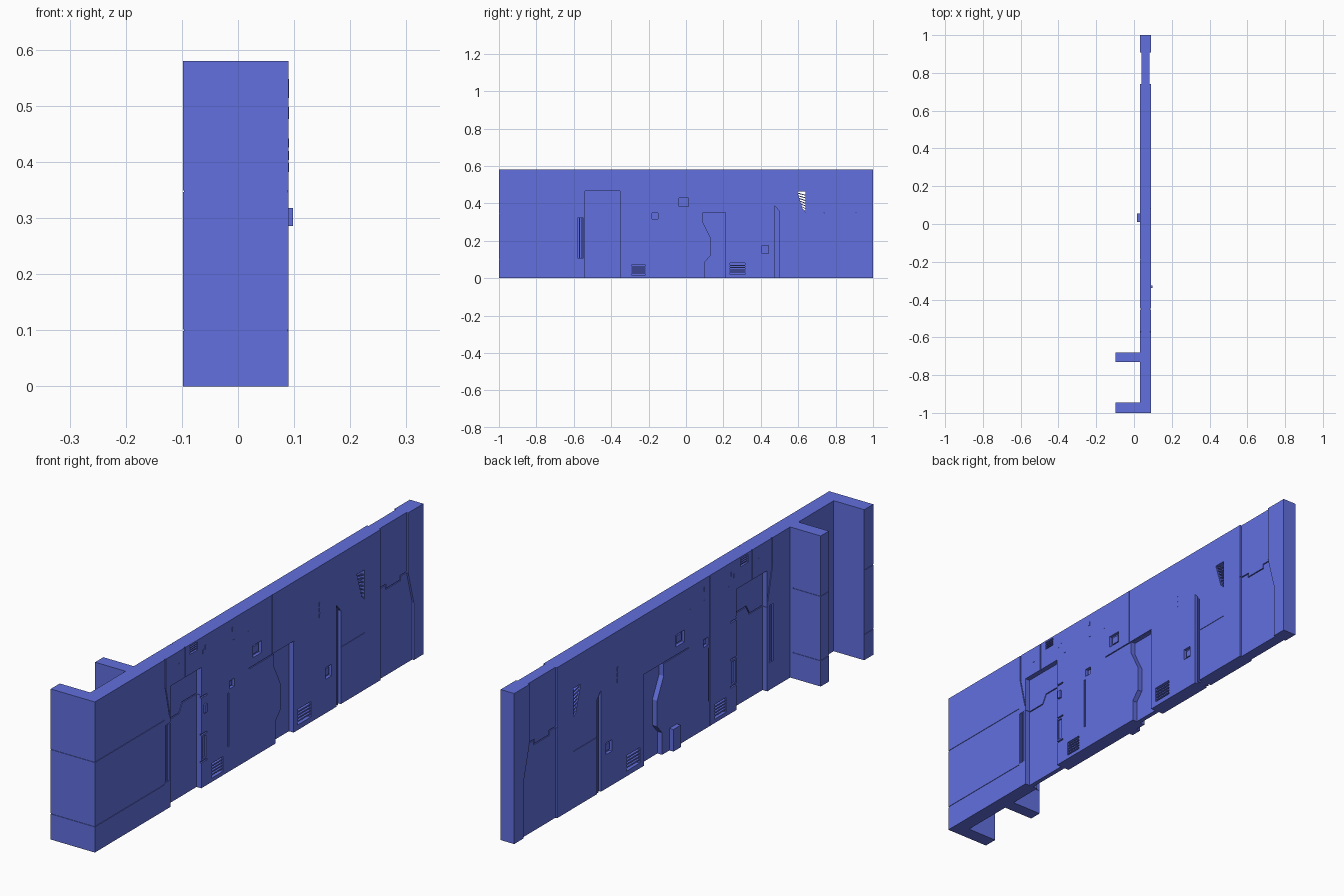
import bpy, bmesh, math
from mathutils import Vector

if "Cube" in bpy.data.objects:
    bpy.data.objects.remove(bpy.data.objects["Cube"])

XI, XO, H = 0.032, 0.09, 0.58          # inner face, outer face, wall height
blue = bpy.data.materials.new("wall_blue")
blue.diffuse_color = (0.12, 0.16, 0.73, 1)
blue.use_nodes = True
blue.node_tree.nodes["Principled BSDF"].inputs["Base Color"].default_value = blue.diffuse_color
cutters = []


def extrude(name, pts, vec):
    """Closed solid from a flat outline swept along vec."""
    bm = bmesh.new()
    face = bm.faces.new([bm.verts.new(p) for p in pts])
    out = bmesh.ops.extrude_face_region(bm, geom=[face])
    verts = [g for g in out["geom"] if isinstance(g, bmesh.types.BMVert)]
    bmesh.ops.translate(bm, verts=verts, vec=vec)
    bmesh.ops.recalc_face_normals(bm, faces=bm.faces)
    me = bpy.data.meshes.new(name)
    bm.to_mesh(me)
    bm.free()
    ob = bpy.data.objects.new(name, me)
    bpy.context.collection.objects.link(ob)
    me.materials.append(blue)
    return ob


def prism(name, yz, x0, x1):
    return extrude(name, [(x0, y, z) for y, z in yz], (x1 - x0, 0, 0))


def rect(y0, y1, z0, z1):
    return [(y0, z0), (y1, z0), (y1, z1), (y0, z1)]


def cutter(yz, x0, x1):
    ob = prism("cutter", yz, x0, x1)
    ob.hide_render = True
    cutters.append(ob)


def cut(yz, depth, sides=(1, -1)):
    """Recess an outline into the outer (+1) and inner (-1) wall face."""
    for s in sides:
        if s > 0:
            cutter(yz, XO - depth, XO + 0.02)
        else:
            cutter(yz, XI - 0.02, XI + depth)


def groove(path, depth=0.004, sides=(1, -1), w=0.004):
    for a, b in zip(path, path[1:]):
        a, b = Vector(a), Vector(b)
        d = (b - a).normalized() * w / 2
        n = Vector((-d.y, d.x))
        cut([a - d - n, b + d - n, b + d + n, a - d + n], depth, sides)


def slats(name, y0, y1, z0, z1, n, depth=0.02):
    """Louvred vent: recess with level bars on both faces."""
    cut(rect(y0, y1, z0, z1), depth)
    step = (z1 - z0) / n
    for i in range(1, n):
        z = z0 + i * step
        for s, x in ((1, XO), (-1, XI)):
            xa, xb = x - s * 0.002, x - s * (depth + 0.002)
            prism(name, rect(y0 - 0.001, y1 + 0.001, z - step * .22, z + step * .22), xa, xb)


# Wall with two return legs, drawn in plan
plan = [(XO, -1), (XO, 1), (XI, 1), (XI, -0.68), (-0.098, -0.68), (-0.098, -0.73),
        (XI, -0.73), (XI, -0.945), (-0.098, -0.945), (-0.098, -1)]
wall = extrude("wall", [(x, y, 0) for x, y in plan], (0, 0, H))

# Doorway recess, side door gap, and end bay recess
cut(rect(-0.54, -0.352, -0.02, 0.465), 0.02)
cut([(0.09, 0.35), (0.09, 0.30), (0.13, 0.22), (0.13, 0.12), (0.1, 0.085), (0.1, -0.02),
     (0.21, -0.02), (0.21, 0.35)], 0.02)
cut([(0.74, -0.02), (0.942, -0.02), (0.942, 0.22), (0.907, 0.35), (0.907, 0.62), (0.74, 0.62)], 0.007)

# Seam lines
groove([(-0.57, 0.59), (-0.57, 0.47), (-0.543, 0.35)])
groove([(-0.45, 0.59), (-0.45, 0.465)])
groove([(-0.54, 0.325), (-0.46, 0.325), (-0.44, 0.36), (-0.352, 0.36)], 0.024)
groove([(0.74, 0.35), (0.78, 0.35), (0.78, 0.333), (0.87, 0.333), (0.87, 0.35), (0.907, 0.35)], 0.011)
groove([(-0.06, 0.35), (0.21, 0.35)])
groove([(0.5, 0.22), (0.64, 0.22)], 0.002, w=0.003)
groove([(-0.187, 0.10), (-0.187, 0.30)], w=0.007)
groove([(-0.19, -0.01), (-0.19, 0.59)], 0.002, (-1,), 0.003)
groove([(0.08, 0.35), (0.08, 0.59)], 0.002, (1,), 0.003)
for z in (0.348, 0.10):
    groove([(-1.01, z), (-0.58, z)], 0.002, (1,), 0.003)
    band = lambda a, b: rect(a, b, z - 0.0015, z + 0.0015)
    cutter(band(-1.02, -0.998), -0.2, 0.2)
    cutter(band(-0.682, -0.66), -0.2, 0.02)
    cutter(band(-1.02, -0.66), -0.2, -0.096)

# Tall slots
cut(rect(-0.577, -0.55, 0.105, 0.325), 0.012)
for y in (-0.57, -0.557):
    for x in (XO - 0.014, XI + 0.002):
        prism("slot_bar", rect(y - 0.003, y + 0.003, 0.104, 0.326), x, x + 0.012)
cut([(0.472, -0.02), (0.497, -0.02), (0.497, 0.36), (0.472, 0.39)], 0.012)
prism("slot_rib", [(0.482, 0), (0.487, 0), (0.487, 0.368), (0.482, 0.374)], XI + 0.004, XO - 0.004)

# Louvred vents
slats("low_vent_slat", -0.29, -0.22, 0.015, 0.072, 5)
slats("low_vent_slat", 0.235, 0.315, 0.02, 0.08, 5)
slats("high_vent_slat", -0.422, -0.376, 0.542, 0.573, 4, 0.008)

# Tapered opening with slanted bars
cutter([(0.595, 0.462), (0.64, 0.462), (0.64, 0.35), (0.625, 0.365)], -0.02, 0.2)
for i in range(7):
    z = 0.452 - i * 0.0145
    y = 0.594 + (0.462 - z) * 0.3
    prism("opening_bar", [(y, z), (0.642, z - 0.012), (0.642, z - 0.007), (y, z + 0.005)],
          XI + 0.004, XO - 0.004)

# Framed recesses with inset plates
for y, z, w, h in ((0.423, 0.153, 0.036, 0.044), (-0.012, 0.406, 0.052, 0.046),
                   (-0.166, 0.332, 0.03, 0.03)):
    cut(rect(y - w / 2, y + w / 2, z - h / 2, z + h / 2), 0.012)
    prism("inset_plate", rect(y - w * .3, y + w * .3, z - h * .3, z + h * .3), XI + 0.006, XO - 0.006)

# Small indicator pips
for y, z in ((-0.49, 0.525), (-0.34, 0.522), (-0.325, 0.535), (-0.305, 0.485), (-0.16, 0.54),
             (-0.155, 0.49), (-0.07, 0.488), (0.37, 0.39), (0.37, 0.412), (0.37, 0.434)):
    prism("pip", rect(y - 0.004, y + 0.004, z - 0.008, z + 0.008), XI - 0.001, XO + 0.001)

# Door control notches and panel
for z in (0.35, 0.205, 0.10):
    groove([(-0.356, z), (-0.32, z)], 0.006, w=0.006)
cut(rect(-0.346, -0.324, 0.11, 0.195), 0.006)
prism("door_control", rect(-0.34, -0.325, 0.286, 0.318), XO - 0.01, 0.098)

# Handle box on the inner face
prism("inner_box", rect(0.01, 0.055, 0.0, 0.085), 0.015, XI + 0.005)

# Cut everything out of the wall, then discard the cutters
for c in cutters:
    m = wall.modifiers.new("cut", "BOOLEAN")
    m.operation, m.solver, m.object = "DIFFERENCE", "EXACT", c
bpy.context.view_layer.update()
dg = bpy.context.evaluated_depsgraph_get()
baked = bpy.data.meshes.new_from_object(wall.evaluated_get(dg))
wall.modifiers.clear()
wall.data = baked
for c in cutters:
    bpy.data.objects.remove(c)
